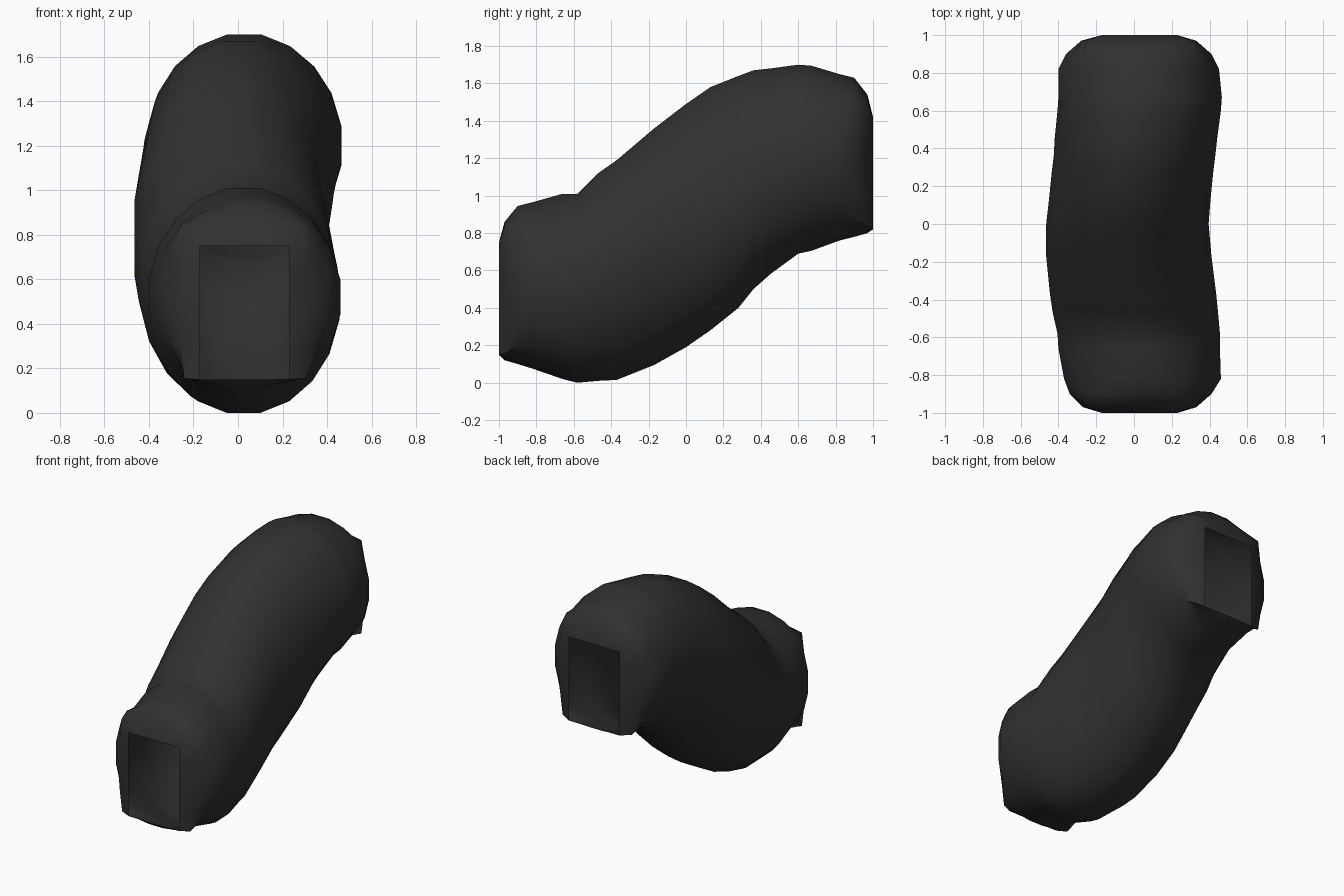
import bpy, bmesh, math

if "Cube" in bpy.data.objects:
    bpy.data.objects.remove(bpy.data.objects["Cube"])

rock = bpy.data.materials.new("dark rock")
rock.diffuse_color = (0.03, 0.03, 0.03, 1)
rock.use_nodes = True
rock.node_tree.nodes["Principled BSDF"].inputs["Base Color"].default_value = rock.diffuse_color

# Cross-sections along the tunnel: y, top z, bottom z, left x, right x
STATIONS = [
    (-1.00, 0.75, 0.15, -0.17, 0.23), (-0.97, 0.86, 0.12, -0.27, 0.33),
    (-0.90, 0.945, 0.10, -0.34, 0.41), (-0.82, 0.965, 0.075, -0.37, 0.46),
    (-0.66, 1.01, 0.02, -0.40, 0.455), (-0.58, 1.01, 0.0, -0.405, 0.455),
    (-0.47, 1.12, 0.01, -0.43, 0.445), (-0.37, 1.19, 0.015, -0.445, 0.435),
    (-0.17, 1.36, 0.095, -0.465, 0.41), (0.00, 1.49, 0.19, -0.465, 0.395),
    (0.13, 1.58, 0.28, -0.45, 0.405), (0.28, 1.64, 0.40, -0.435, 0.42),
    (0.36, 1.67, 0.50, -0.425, 0.43), (0.45, 1.68, 0.58, -0.42, 0.44),
    (0.60, 1.70, 0.69, -0.405, 0.46), (0.67, 1.695, 0.705, -0.40, 0.465),
    (0.82, 1.65, 0.76, -0.40, 0.45), (0.90, 1.63, 0.78, -0.36, 0.41),
    (0.97, 1.54, 0.80, -0.28, 0.33), (1.00, 1.42, 0.82, -0.17, 0.23),
]
ANGLES = [math.radians(90 * q + a) for q in range(4) for a in (10, 28, 45, 62, 80)]


def squareness(y):
    """1 at the rectangular mouths, fading to 0 in the round body."""
    return max(0.0, 1 - (1 - abs(y)) / 0.2) ** 2.5


def ring(y, top, bottom, left, right):
    w = squareness(y)
    points = []
    for a in ANGLES:
        c, s = math.cos(a), math.sin(a)
        box = max(abs(c), abs(s))
        k = w / box + (1 - w) / math.cos(math.radians(10))
        points.append(((left + right) / 2 + (right - left) / 2 * c * k, y,
                       (top + bottom) / 2 + (top - bottom) / 2 * s * k))
    return points


# Hollow tunnel shell, open at both mouths
bm = bmesh.new()
rings = [[bm.verts.new(p) for p in ring(*st)] for st in STATIONS]
n = len(ANGLES)
for r0, r1 in zip(rings, rings[1:]):
    for i in range(n):
        j = (i + 1) % n
        bm.faces.new((r0[i], r0[j], r1[j], r1[i]))
bm.normal_update()
mesh = bpy.data.meshes.new("rock_tunnel")
bm.to_mesh(mesh)
bm.free()
mesh.materials.append(rock)
tunnel = bpy.data.objects.new("rock_tunnel", mesh)
bpy.context.collection.objects.link(tunnel)

bpy.context.view_layer.objects.active = tunnel
tunnel.select_set(True)
bpy.ops.object.shade_smooth_by_angle(angle=math.radians(50))
